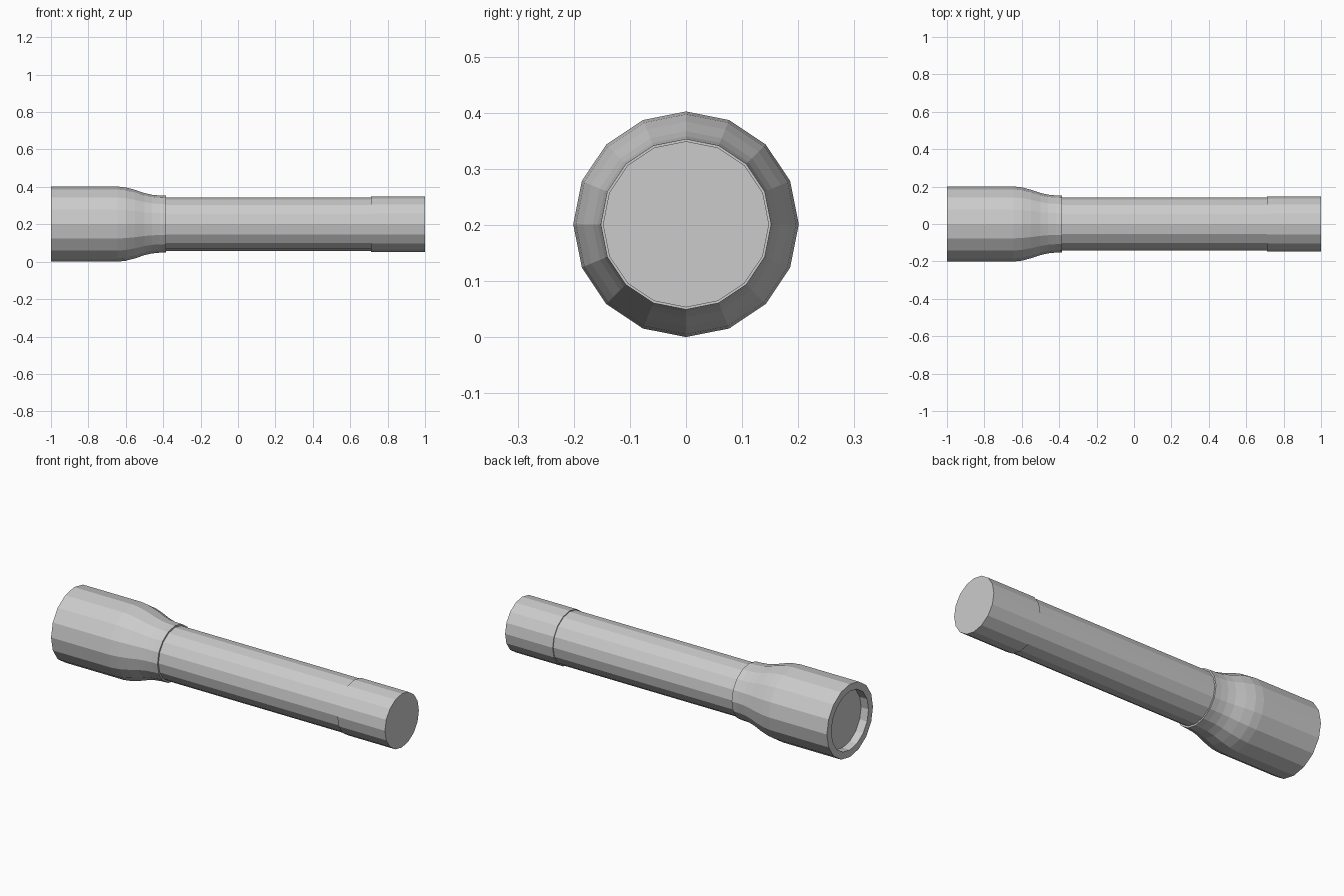
import bpy, bmesh
from math import cos, sin, pi

if "Cube" in bpy.data.objects:
    bpy.data.objects.remove(bpy.data.objects["Cube"])

SIDES = 16
AXIS_Z = 0.201


def lathe(name, profile):
    """Revolve (x, radius) points around the long axis; radius 0 closes an end."""
    bm = bmesh.new()
    rings = []
    for x, r in profile:
        if r == 0:
            rings.append(None)
            continue
        rings.append([bm.verts.new((x, r * sin(2 * pi * i / SIDES),
                                    AXIS_Z + r * cos(2 * pi * i / SIDES)))
                      for i in range(SIDES)])
    for a, b in zip(rings, rings[1:]):
        if a is None or b is None:
            bm.faces.new(a or b)
            continue
        for i in range(SIDES):
            j = (i + 1) % SIDES
            bm.faces.new((a[i], a[j], b[j], b[i]))
    bmesh.ops.recalc_face_normals(bm, faces=bm.faces)
    mesh = bpy.data.meshes.new(name)
    bm.to_mesh(mesh)
    bm.free()
    obj = bpy.data.objects.new(name, mesh)
    bpy.context.collection.objects.link(obj)
    return obj


# Flared head with a recessed lens seat in its front rim
lathe("head", [(-0.955, 0), (-0.955, 0.162), (-1.0, 0.162), (-1.0, 0.201),
               (-0.645, 0.201), (-0.60, 0.196), (-0.55, 0.183),
               (-0.50, 0.166), (-0.46, 0.157), (-0.42, 0.153),
               (-0.385, 0.152), (-0.385, 0.143)])

# Straight grip tube
lathe("body", [(-0.385, 0.143), (0.71, 0.143)])

# Slightly wider tail cap
lathe("tail_cap", [(0.71, 0.143), (0.71, 0.148), (1.0, 0.148), (1.0, 0)])
